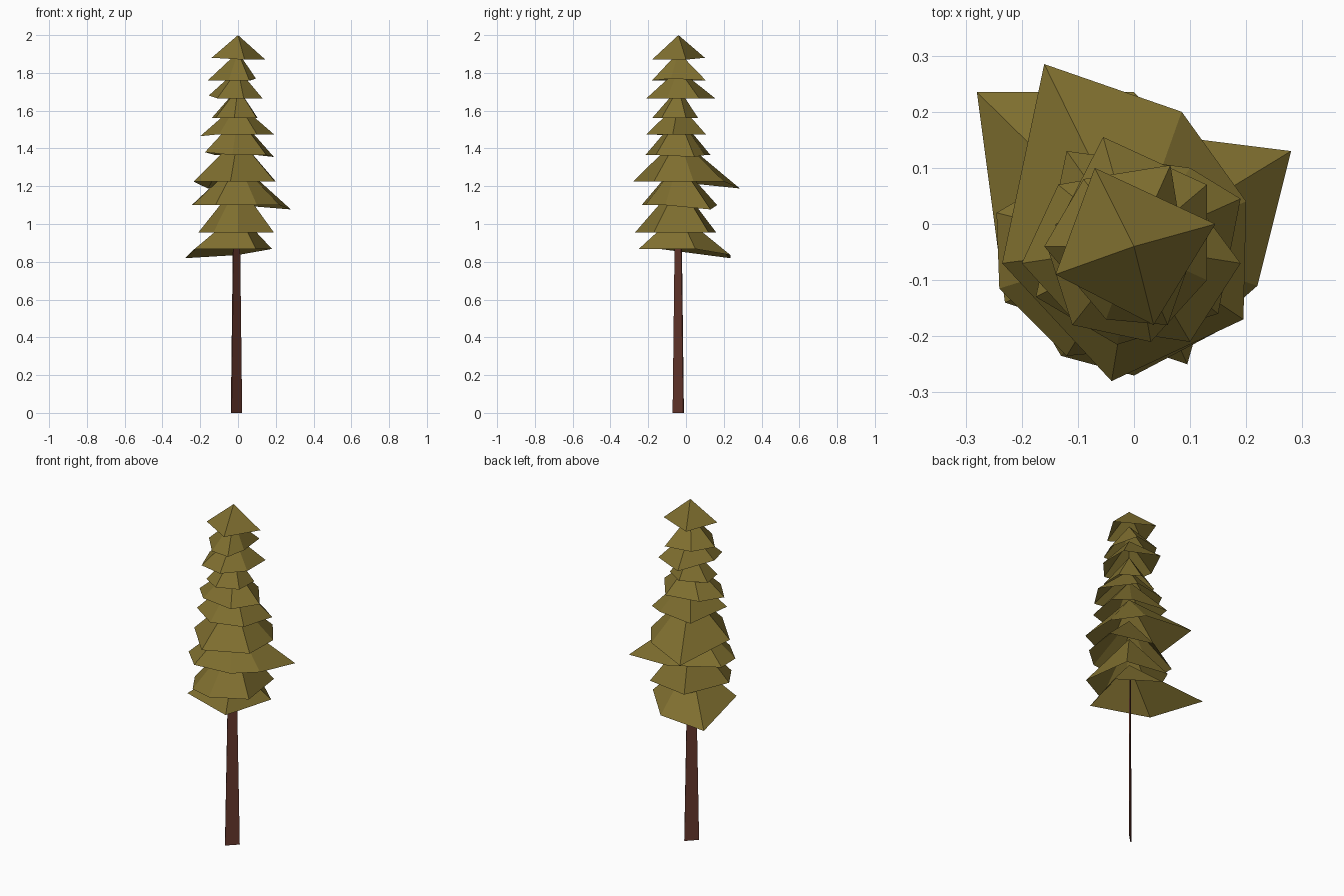
import bpy
from math import hypot


def material(name, rgb):
    m = bpy.data.materials.new(name)
    m.diffuse_color = (*rgb, 1)
    return m


LEAF = material("needles", (0.215, 0.16, 0.029))
BARK = material("bark", (0.14, 0.04, 0.027))
AXIS_X, AXIS_Y = 0.0, -0.04


def add_mesh(name, verts, faces, mat):
    me = bpy.data.meshes.new(name)
    me.from_pydata(verts, [], faces)
    me.materials.append(mat)
    ob = bpy.data.objects.new(name, me)
    bpy.context.collection.objects.link(ob)
    return ob


def tier(number, apex_z, rim_z, *rim):
    """Open faceted skirt; branch tips that reach far out droop."""
    verts = [(AXIS_X, AXIS_Y, apex_z)]
    for x, y, *extra in rim:
        reach = hypot(x - AXIS_X, y - AXIS_Y)
        verts.append((x, y, rim_z - 0.4 * max(0, reach - 0.27) + sum(extra)))
    n = len(rim)
    # rims run clockwise seen from above, so reverse for outward normals
    faces = [(0, (i + 1) % n + 1, i + 1) for i in range(n)]
    add_mesh(f"foliage_tier_{number}", verts, faces, LEAF)


# Foliage tiers, top to bottom
tier(1, 2.00, 1.87, (-.14, -.09, .01), (-.07, .10, .01), (.145, 0), (.035, -.18))
tier(2, 1.91, 1.76, (-.16, -.04), (-.09, .08), (.065, .105), (.095, -.08, .01),
     (.06, -.18), (-.05, -.17))
tier(3, 1.82, 1.665, (-.155, -.04, .015), (-.055, .155), (.13, .07), (.13, -.10),
     (.03, -.21), (-.11, -.18))
tier(4, 1.72, 1.56, (-.14, 0), (0, .065), (.105, 0), (.10, -.13),
     (-.02, -.18), (-.12, -.12))
tier(5, 1.64, 1.475, (-.20, -.07, -.01), (-.135, .07), (.06, .105), (.19, -.07),
     (.10, -.21), (-.10, -.18))
tier(6, 1.57, 1.365, (-.175, -.13, .015), (-.12, .13), (.10, .10), (.19, .045, -.01),
     (.15, -.16), (-.03, -.215))
tier(7, 1.46, 1.225, (-.235, -.07), (-.16, .285), (.085, .20), (.20, .04),
     (.195, -.17), (-.04, -.28))
tier(8, 1.33, 1.10, (-.24, -.115), (-.245, .02), (0, .165), (.28, .13),
     (.22, -.11), (.10, -.215), (-.12, -.235))
tier(9, 1.22, 0.955, (-.21, -.10), (-.10, .16), (.15, .12), (.19, -.17),
     (0, -.27), (-.13, -.235))
tier(10, 1.06, 0.868, (-.23, -.14), (-.28, .235), (0, .235, -.03), (.18, .05),
     (.095, -.25))

# Trunk: a thin tapered plank set on the diagonal, ending inside the lowest tier
verts = []
for z, half in ((0, 0.028), (1.0, 0.016)):
    cx, cy, t = -0.008, -0.041, 0.002
    verts += [(cx - half - t, cy - half + t, z), (cx - half + t, cy - half - t, z),
              (cx + half + t, cy + half - t, z), (cx + half - t, cy + half + t, z)]
faces = [(3, 2, 1, 0), (4, 5, 6, 7)]
faces += [(i, (i + 1) % 4, (i + 1) % 4 + 4, i + 4) for i in range(4)]
add_mesh("trunk", verts, faces, BARK)
